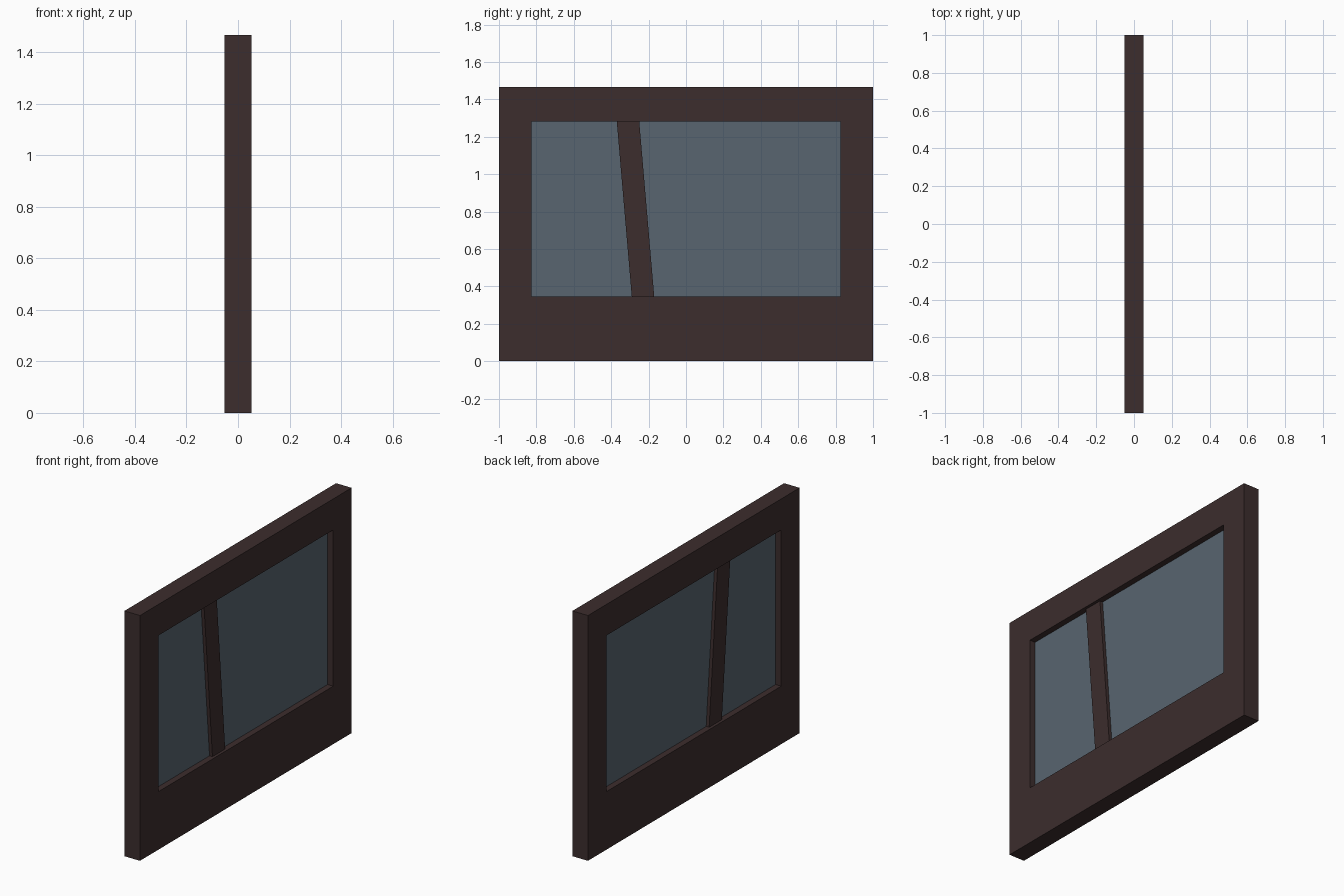
import bpy, bmesh

if "Cube" in bpy.data.objects:
    bpy.data.objects.remove(bpy.data.objects["Cube"])


def lin(c):
    c /= 255
    return c / 12.92 if c <= 0.04045 else ((c + 0.055) / 1.055) ** 2.4


def material(name, rgb):
    m = bpy.data.materials.new(name)
    m.diffuse_color = (*[lin(c) for c in rgb], 1)
    m.use_nodes = True
    m.node_tree.nodes["Principled BSDF"].inputs["Base Color"].default_value = m.diffuse_color
    return m


brown = material("dark_brown", (60, 45, 45))
blue = material("grey_blue_glass", (88, 101, 112))


def finish(bm, name, mat):
    bmesh.ops.recalc_face_normals(bm, faces=bm.faces)
    me = bpy.data.meshes.new(name)
    bm.to_mesh(me)
    bm.free()
    me.materials.append(mat)
    ob = bpy.data.objects.new(name, me)
    bpy.context.collection.objects.link(ob)
    return ob


def slab(name, outline, half, mat):
    """Extrude a (y, z) outline to thickness 2 * half along x."""
    bm = bmesh.new()
    face = bm.faces.new([bm.verts.new((-half, y, z)) for y, z in outline])
    ext = bmesh.ops.extrude_face_region(bm, geom=[face])
    verts = [v for v in ext["geom"] if isinstance(v, bmesh.types.BMVert)]
    bmesh.ops.translate(bm, verts=verts, vec=(2 * half, 0, 0))
    return finish(bm, name, mat)


def rect(y, z0, z1):
    return [(-y, z0), (y, z0), (y, z1), (-y, z1)]


# Frame: outer and inner rectangles joined into a ring on both sides
T, H = 0.0515, 1.467
bm = bmesh.new()
loops = [[bm.verts.new((x, y, z)) for y, z in r]
         for x, r in ((-T, rect(1, 0, H)), (T, rect(1, 0, H)),
                      (T, rect(0.826, 0.347, 1.281)), (-T, rect(0.826, 0.347, 1.281)))]
for a, b in zip(loops, loops[1:] + loops[:1]):
    for i in range(4):
        j = (i + 1) % 4
        bm.faces.new((a[i], a[j], b[j], b[i]))
finish(bm, "window_frame", brown)

# Glass pane filling the opening
slab("glass_pane", rect(0.826, 0.347, 1.281), 0.0145, blue)

# Slanted bar dividing the glass, slightly recessed from the frame
slab("slanted_divider", [(-0.29, 0.347), (-0.17, 0.347), (-0.25, 1.281), (-0.37, 1.281)],
     0.034, brown)
